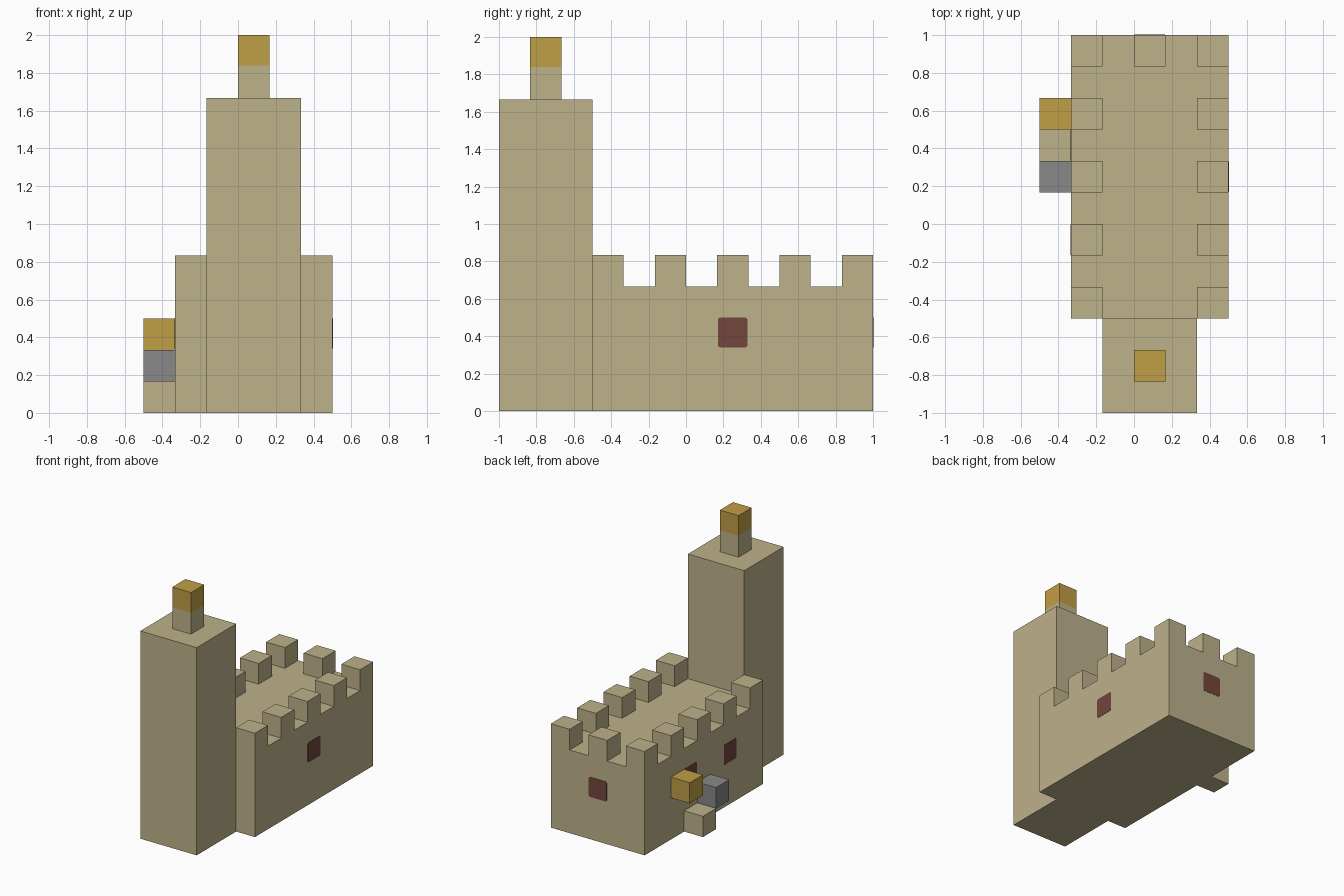
import bpy
import bmesh
from mathutils import Matrix, Vector

if "Cube" in bpy.data.objects:
    bpy.data.objects.remove(bpy.data.objects["Cube"], do_unlink=True)

U = 1 / 6  # one building block


def material(name, rgb):
    m = bpy.data.materials.new(name)
    m.use_nodes = True
    m.diffuse_color = (*rgb, 1)
    bsdf = m.node_tree.nodes["Principled BSDF"]
    bsdf.inputs["Base Color"].default_value = (*rgb, 1)
    bsdf.inputs["Roughness"].default_value = 0.9
    return m


SAND = material("sandstone", (0.515, 0.445, 0.258))
GOLD = material("gold", (0.527, 0.342, 0.061))
GREY = material("grey stone", (0.246, 0.246, 0.25))
RED = material("dark red", (0.171, 0.061, 0.045))


def finish(bm, name, mat):
    bmesh.ops.recalc_face_normals(bm, faces=bm.faces)
    mesh = bpy.data.meshes.new(name)
    bm.to_mesh(mesh)
    bm.free()
    mesh.materials.append(mat)
    obj = bpy.data.objects.new(name, mesh)
    bpy.context.collection.objects.link(obj)
    return obj


def box(name, low, high, mat):
    """Box between two corners."""
    low, high = Vector(low), Vector(high)
    bm = bmesh.new()
    bmesh.ops.create_cube(bm, size=1, matrix=Matrix.Translation((low + high) / 2)
                          @ Matrix.Diagonal((*(high - low), 1)))
    return finish(bm, name, mat)


def raise_faces(bm, faces, height):
    new = bmesh.ops.extrude_face_region(bm, geom=faces)["geom"]
    verts = [g for g in new if isinstance(g, bmesh.types.BMVert)]
    bmesh.ops.translate(bm, verts=verts, vec=(0, 0, height))
    return [g for g in new if isinstance(g, bmesh.types.BMFace)]


# Keep: a grid of blocks raised to a wall, with every other rim block raised again
bm = bmesh.new()
for i in range(5):
    for j in range(9):
        corners = [(i, j), (i + 1, j), (i + 1, j + 1), (i, j + 1)]
        bm.faces.new([bm.verts.new(((a - 2) * U, (b - 3) * U, 0)) for a, b in corners])
bmesh.ops.remove_doubles(bm, verts=bm.verts, dist=U / 10)
top = raise_faces(bm, bm.faces[:], 4 * U)
merlons = []
for f in top:
    c = f.calc_center_median()
    col, row = int(c.x / U + 2), int(c.y / U + 3)
    if (col in (0, 4) and row % 2 == 0) or (col == 2 and row == 8):
        merlons.append(f)
raise_faces(bm, merlons, U)
bmesh.ops.recalc_face_normals(bm, faces=bm.faces)
bmesh.ops.dissolve_limit(bm, angle_limit=0.01, verts=bm.verts, edges=bm.edges)
finish(bm, "keep_with_battlements", SAND)

# Tower with its beacon
box("tower", (-U, -6 * U, 0), (2 * U, -3 * U, 10 * U), SAND)
box("beacon_base", (0, -5 * U, 10 * U), (U, -4 * U, 11.03 * U), SAND)
box("beacon_top", (0, -5 * U, 11.03 * U), (U, -4 * U, 12 * U), GOLD)

# Stepping blocks beside the right wall
for name, row, level, mat in (("sand_step", 2, 0, SAND),
                              ("grey_step", 1, 1, GREY),
                              ("gold_step", 3, 2, GOLD)):
    box(name, (-3 * U, row * U, level * U),
        (-2 * U, (row + 1) * U, (level + 1) * U), mat)


def window(name, x, y, along_x):
    """Thin wall plate with clipped corners, centred at window height."""
    s, t = 0.08, 0.004
    size = (2 * s, t, 2 * s) if along_x else (t, 2 * s, 2 * s)
    bm = bmesh.new()
    bmesh.ops.create_cube(bm, size=1, matrix=Matrix.Translation((x, y, 0.42))
                          @ Matrix.Diagonal((*size, 1)))
    axis = 1 if along_x else 0
    short = [e for e in bm.edges
             if abs(e.verts[0].co[axis] - e.verts[1].co[axis]) > t / 2]
    bmesh.ops.bevel(bm, geom=short, offset=0.01, segments=1, affect='EDGES')
    finish(bm, name, RED)


window("left_window", 3 * U, 1.5 * U, False)
window("right_window_back", -2 * U, 2.5 * U, False)
window("right_window_front", -2 * U, -0.5 * U, False)
window("back_window", 0.5 * U, 6 * U, True)
